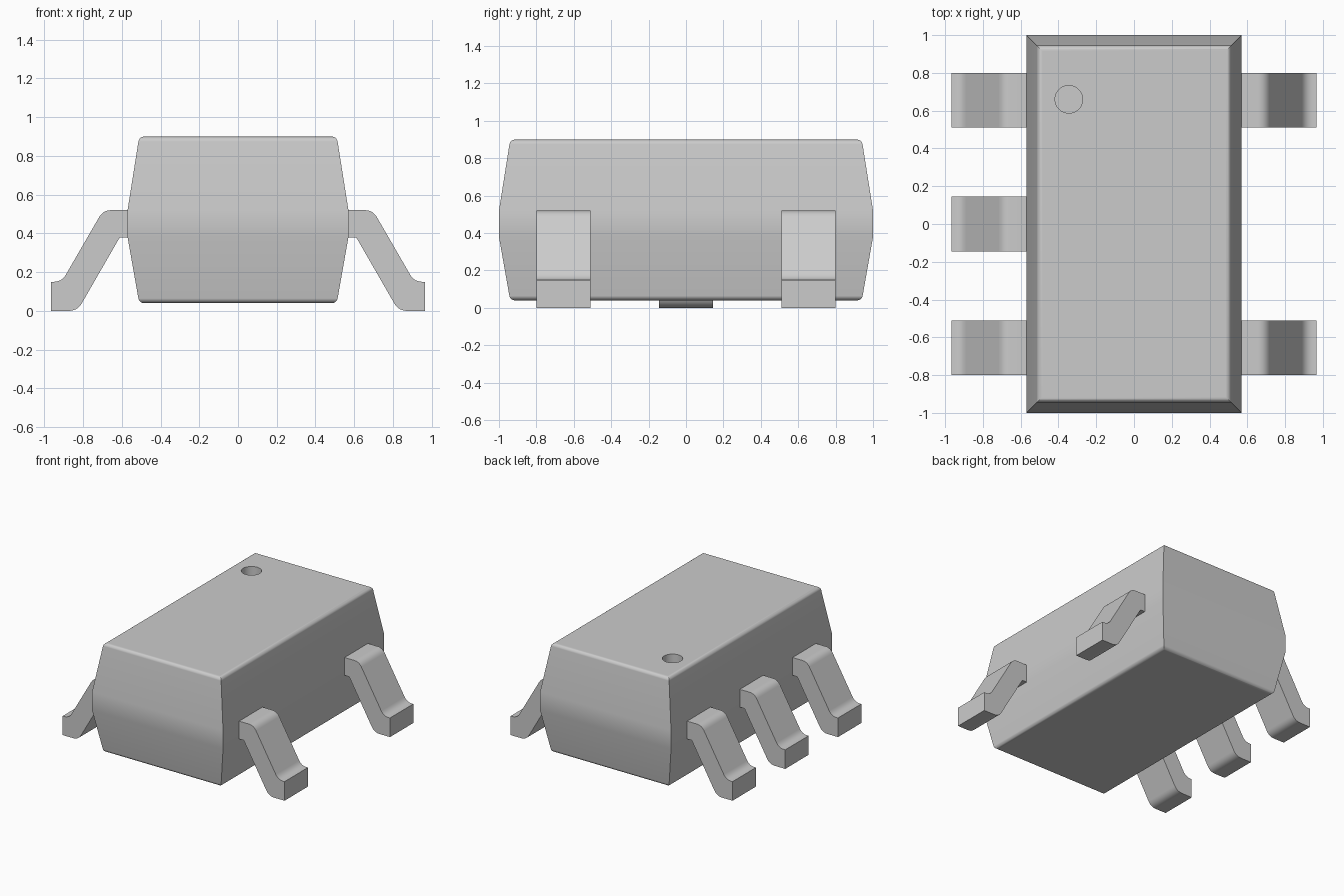
import bpy, bmesh, math
from mathutils import Vector

if "Cube" in bpy.data.objects:
    bpy.data.objects.remove(bpy.data.objects["Cube"], do_unlink=True)

# Single neutral grey
grey = bpy.data.materials.new("neutral_grey")
grey.use_nodes = True
colour = (0.6, 0.6, 0.6, 1)
grey.diffuse_color = colour
grey.node_tree.nodes["Principled BSDF"].inputs["Base Color"].default_value = colour


def finish(name, bm):
    bmesh.ops.recalc_face_normals(bm, faces=bm.faces)
    mesh = bpy.data.meshes.new(name)
    bm.to_mesh(mesh)
    bm.free()
    mesh.materials.append(grey)
    obj = bpy.data.objects.new(name, mesh)
    bpy.context.collection.objects.link(obj)
    return obj


def smooth(obj, degrees=32):
    bpy.ops.object.select_all(action='DESELECT')
    obj.select_set(True)
    bpy.context.view_layer.objects.active = obj
    bpy.ops.object.shade_smooth_by_angle(angle=math.radians(degrees))
    weighted = obj.modifiers.new("weighted_normals", 'WEIGHTED_NORMAL')
    weighted.keep_sharp = True


# Body: drafted block with a straight waist and rounded top and bottom rims
LOW, HIGH = 0.04, 0.90
sections = [(LOW, 0.51, 0.94), (0.38, 0.57, 1.0), (0.52, 0.57, 1.0), (HIGH, 0.51, 0.94)]
bm = bmesh.new()
rings = [[bm.verts.new((sx * hx, sy * hy, z)) for sx, sy in ((-1, -1), (1, -1), (1, 1), (-1, 1))]
         for z, hx, hy in sections]
for lower, upper in zip(rings, rings[1:]):
    for i in range(4):
        j = (i + 1) % 4
        bm.faces.new((lower[i], lower[j], upper[j], upper[i]))
bm.faces.new(rings[0][::-1])
bm.faces.new(rings[-1])
rims = [e for e in bm.edges if all(v.co.z == e.verts[0].co.z for v in e.verts)
        and (e.verts[0] in rings[0] or e.verts[0] in rings[-1])]
bmesh.ops.bevel(bm, geom=rims, offset=0.025, segments=4, profile=0.5, affect='EDGES')
body = finish("body", bm)

# Round dimple marking the first lead
bm = bmesh.new()
bmesh.ops.create_cone(bm, cap_ends=True, segments=48, radius1=0.073, radius2=0.073, depth=0.16)
bmesh.ops.translate(bm, verts=bm.verts, vec=(-0.345, 0.66, HIGH))
cutter = finish("dimple_cutter", bm)
cutter.hide_render = True
cut = body.modifiers.new("dimple", 'BOOLEAN')
cut.operation = 'DIFFERENCE'
cut.solver = 'EXACT'
cut.object = cutter
bpy.context.view_layer.objects.active = body
bpy.ops.object.modifier_apply(modifier=cut.name)
bpy.data.objects.remove(cutter, do_unlink=True)
smooth(body)

# Lead profile: corner x, z and the length trimmed off for the bend
lead_profile = [(0.55, 0.52, 0), (0.696, 0.52, 0.042), (0.91, 0.15, 0.042), (0.965, 0.15, 0),
                (0.965, 0, 0), (0.829, 0, 0.045), (0.61, 0.38, 0.006), (0.55, 0.38, 0)]


def rounded(profile, steps=6):
    points = []
    for i, (x, z, trim) in enumerate(profile):
        corner = Vector((x, z))
        if not trim:
            points.append(corner)
            continue
        before = Vector(profile[i - 1][:2])
        after = Vector(profile[(i + 1) % len(profile)][:2])
        a = corner + (before - corner).normalized() * trim
        b = corner + (after - corner).normalized() * trim
        for k in range(steps + 1):
            t = k / steps
            points.append(a * (1 - t) ** 2 + corner * 2 * t * (1 - t) + b * t ** 2)
    return points


def lead(name, side, y, width=0.29):
    bm = bmesh.new()
    outline = [bm.verts.new((side * p.x, y - width / 2, p.y)) for p in rounded(lead_profile)]
    face = bm.faces.new(outline)
    swept = bmesh.ops.extrude_face_region(bm, geom=[face])
    moved = [v for v in swept["geom"] if isinstance(v, bmesh.types.BMVert)]
    bmesh.ops.translate(bm, verts=moved, vec=(0, width, 0))
    smooth(finish(name, bm))


# Three leads on one side, two on the other
for label, y in (("front", -0.655), ("middle", 0), ("back", 0.655)):
    lead(label + "_right_lead", -1, y)
    if y:
        lead(label + "_left_lead", 1, y)
